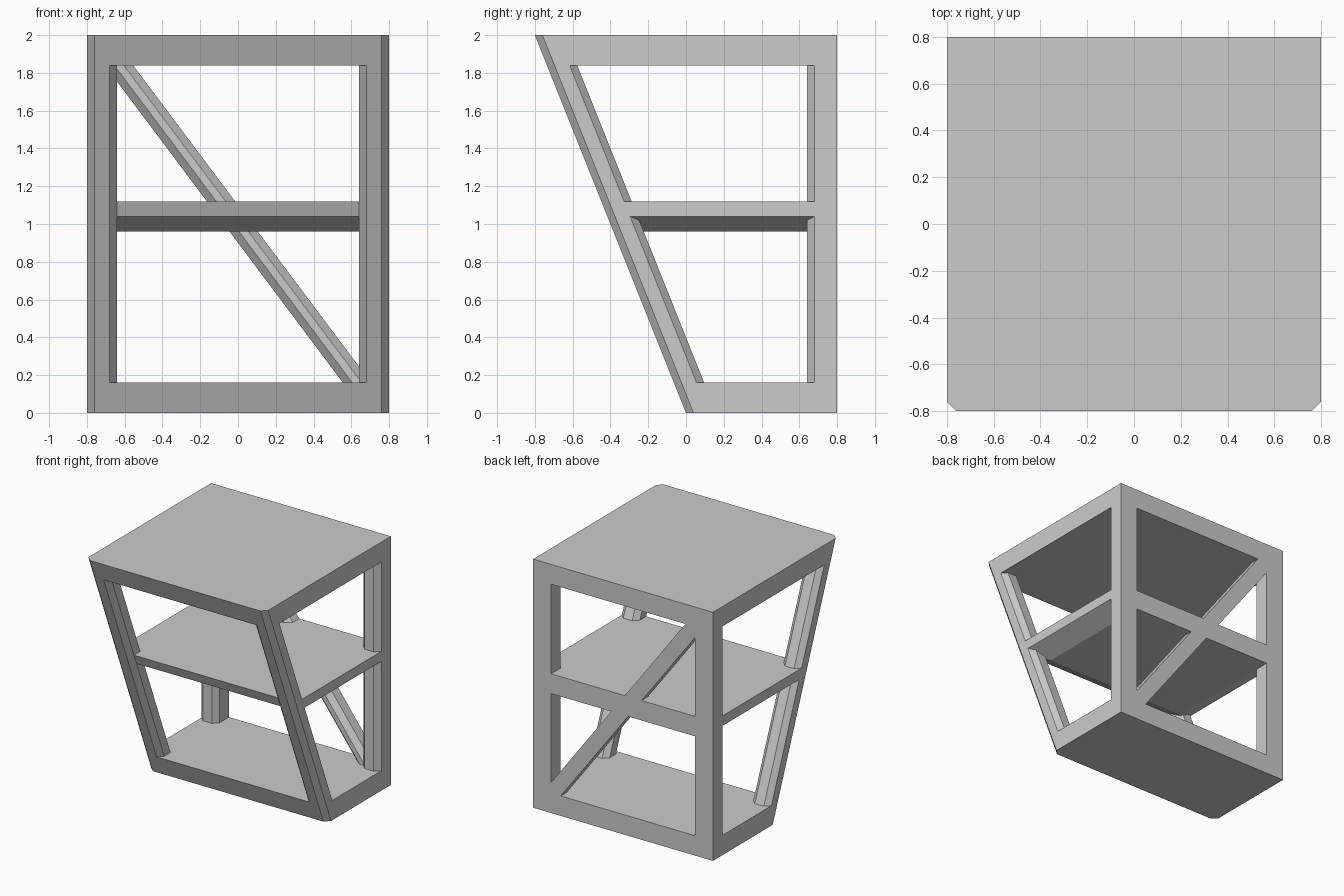
import bpy
import bmesh
from mathutils import Vector

cube = bpy.data.objects.get("Cube")
if cube:
    bpy.data.objects.remove(cube)

# Main dimensions
HALF = 0.8       # half width and half depth
HEIGHT = 2.0
BEAM = 0.16      # thickness of slabs and posts
CUT = 0.04       # chamfer size
LEAN = 0.4       # forward lean of the front per unit of height

grey = bpy.data.materials.new("light_grey")
grey.use_nodes = True
colour = (0.6, 0.6, 0.6, 1)
grey.diffuse_color = colour
grey.node_tree.nodes["Principled BSDF"].inputs["Base Color"].default_value = colour


def loft(name, rings):
    """Closed solid through a stack of rings with equal point counts."""
    bm = bmesh.new()
    loops = [[bm.verts.new(p) for p in ring] for ring in rings]
    n = len(loops[0])
    bm.faces.new(loops[0][::-1])
    bm.faces.new(loops[-1])
    for low, high in zip(loops, loops[1:]):
        for i in range(n):
            j = (i + 1) % n
            bm.faces.new((low[i], low[j], high[j], high[i]))
    bmesh.ops.recalc_face_normals(bm, faces=bm.faces)
    mesh = bpy.data.meshes.new(name)
    bm.to_mesh(mesh)
    bm.free()
    mesh.materials.append(grey)
    obj = bpy.data.objects.new(name, mesh)
    bpy.context.collection.objects.link(obj)
    return obj


def front(z):
    return -LEAN * z


# Top and bottom slabs with chamfered front corners
def slab_ring(z):
    y = front(z)
    half = [(HALF - CUT, y), (HALF, y + CUT), (HALF, HALF)]
    return [(x, v, z) for x, v in half] + [(-x, v, z) for x, v in half[::-1]]


INNER = HALF - BEAM
for name, low in (("bottom_slab", 0), ("top_slab", HEIGHT - BEAM)):
    loft(name, [slab_ring(low), slab_ring(low + BEAM)])

# Posts: leaning octagons in front, upright with square outer corners behind
a, b, c, d = INNER, INNER + CUT, HALF - CUT, HALF
octagon = [(b, 0), (c, 0), (d, CUT), (d, BEAM - CUT),
           (c, BEAM), (b, BEAM), (a, BEAM - CUT), (a, CUT)]
back_section = [(b, a), (c, a), (d, b), (d, d), (a, d), (a, b)]
levels = (BEAM, HEIGHT - BEAM)
for side, s in (("left", 1), ("right", -1)):
    loft("front_post_" + side,
         [[(s * x, front(z) + y, z) for x, y in octagon] for z in levels])
    loft("back_post_" + side,
         [[(s * x, y, z) for x, y in back_section] for z in levels])


# Middle shelf, its lower edge tapering inward on the front and sides
def shelf_ring(z, half_width, inset):
    y = front(z) + inset
    return [(-half_width, y, z), (half_width, y, z),
            (half_width, HALF, z), (-half_width, HALF, z)]


loft("middle_shelf", [shelf_ring(0.96, INNER, BEAM),
                      shelf_ring(1.04, HALF, CUT),
                      shelf_ring(1.12, HALF, CUT)])

# Diagonal back brace, flat behind and chamfered inside
along = Vector((0.6, 0, -0.8))
across = Vector((0.8, 0, 0.6))
centre = Vector((0, 0, HEIGHT / 2))
W = 0.06
brace_section = [(-W, HALF), (-W, b + CUT), (CUT - W, b),
                 (W - CUT, b), (W, b + CUT), (W, HALF)]
loft("back_brace",
     [[centre + along * t + across * u + Vector((0, y, 0))
       for u, y in brace_section] for t in (-1.1, 1.1)])
